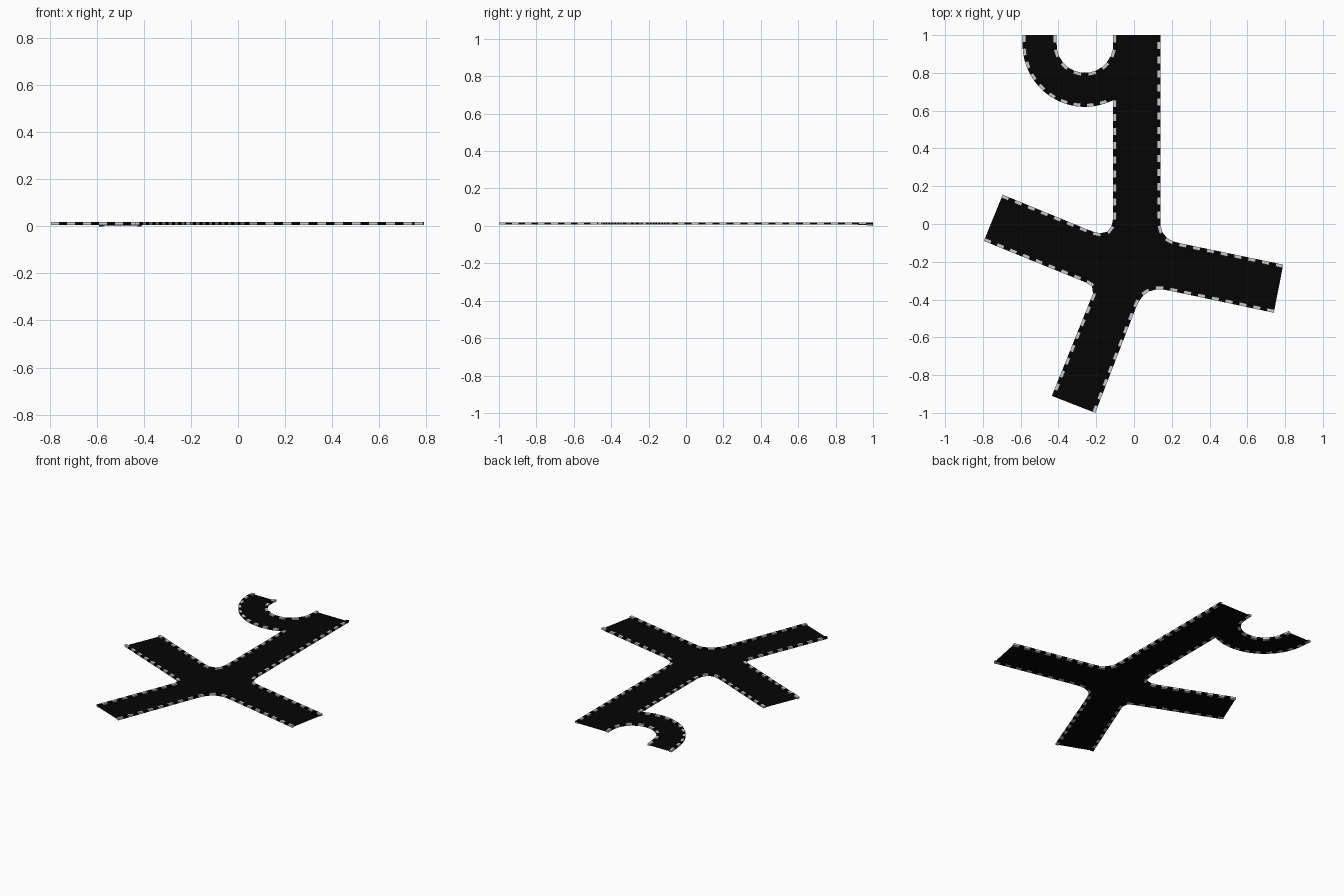
import bpy, bmesh, math
from mathutils import Vector

if "Cube" in bpy.data.objects:
    bpy.data.objects.remove(bpy.data.objects["Cube"])

ROAD_Z, CURB_LOW, CURB_HIGH, CURB_W, DASH = 0.010, -0.004, 0.009, 0.018, 0.037


def material(name, c):
    m = bpy.data.materials.new(name)
    m.diffuse_color = (c, c, c, 1)
    m.use_nodes = True
    m.node_tree.nodes["Principled BSDF"].inputs["Base Color"].default_value = m.diffuse_color
    return m


black = material("asphalt_black", 0.0015)
grey = material("curb_grey", 0.6)


def fillet(a, corner, b, ra, rb, n=10):
    """Straight edge, rounded corner, straight edge."""
    a, corner, b = Vector(a), Vector(corner), Vector(b)
    s = corner + (a - corner).normalized() * ra
    e = corner + (b - corner).normalized() * rb
    curve = [s * (1 - t) ** 2 + corner * 2 * t * (1 - t) + e * t * t
             for t in (i / n for i in range(n + 1))]
    return [a] + curve + [b]


def arc(centre, r, a0, a1, n=24):
    return [Vector((centre[0] + r * math.cos(math.radians(a0 + (a1 - a0) * i / n)),
                    centre[1] + r * math.sin(math.radians(a0 + (a1 - a0) * i / n))))
            for i in range(n + 1)]


def height(p):
    """The hooked side lane dips slightly at its open end."""
    if p.x < -0.4 and p.y > 0.94:
        return ROAD_Z - 0.006 * min(1, (p.y - 0.94) / 0.06)
    return ROAD_Z


# Road edges, anticlockwise, with open lane ends between them
hook = (-0.26, 0.95)
join = math.degrees(math.acos(0.15 / 0.33))
edges = {
    "north_east": fillet((0.79, -0.215), (0.14, -0.08), (0.14, 1.0), 0.09, 0.09),
    "hook_inner": [Vector((-0.11, 1.0))] + arc(hook, 0.15, 0, -180) + [Vector((-0.41, 1.0))],
    "hook_outer": [Vector((-0.59, 1.0))] + arc(hook, 0.33, 180, 360 - join),
    "north_west": fillet((-0.11, 0.656), (-0.11, -0.085), (-0.695, 0.155), 0.13, 0.13),
    "south_west": fillet((-0.795, -0.09), (-0.202, -0.331), (-0.435, -0.91), 0.05, 0.05),
    "south_east": fillet((-0.205, -1.0), (0.056, -0.325), (0.74, -0.47), 0.12, 0.12),
}


def finish(name, bm, mats):
    me = bpy.data.meshes.new(name)
    bm.to_mesh(me)
    bm.free()
    for m in mats:
        me.materials.append(m)
    ob = bpy.data.objects.new(name, me)
    bpy.context.collection.objects.link(ob)
    return ob


# Road surface
bm = bmesh.new()
outline = []
for pts in edges.values():
    for p in pts:
        if not outline or (p - outline[-1]).length > 0.002:
            outline.append(p)
face = bm.faces.new([bm.verts.new((p.x, p.y, 0)) for p in outline])
face.normal_update()
bmesh.ops.triangulate(bm, faces=[face], ngon_method='EAR_CLIP')
for v in bm.verts:
    v.co.z = height(v.co)
for f in bm.faces:
    f.normal_update()
    if f.normal.z < 0:
        f.normal_flip()
finish("road_surface", bm, [black])


def resample(pts):
    """Even points along a path, with the tangent at each one."""
    lengths = [(b - a).length for a, b in zip(pts, pts[1:])]
    total = sum(lengths)
    n = max(2, round(total / DASH))
    out = []
    for i in range(n + 1):
        d, k = total * i / n, 0
        while k < len(lengths) - 1 and d > lengths[k]:
            d -= lengths[k]
            k += 1
        direction = (pts[k + 1] - pts[k]).normalized()
        out.append((pts[k] + direction * min(d, lengths[k]), direction))
    return out


# Striped curbs along every road edge
for name, pts in edges.items():
    bm = bmesh.new()
    rings = []
    for p, t in resample(pts):
        q = p + Vector((-t.y, t.x)) * CURB_W
        z = height(p)
        rings.append([bm.verts.new((c.x, c.y, z + h)) for c, h in
                      ((p, CURB_LOW), (p, CURB_HIGH), (q, CURB_HIGH), (q, CURB_LOW))])
    for i, (r0, r1) in enumerate(zip(rings, rings[1:])):
        for j in range(4):
            k = (j + 1) % 4
            f = bm.faces.new((r0[j], r0[k], r1[k], r1[j]))
            f.material_index = i % 2
    bm.faces.new(rings[0])
    bm.faces.new(rings[-1])
    bmesh.ops.recalc_face_normals(bm, faces=bm.faces[:])
    finish("curb_" + name, bm, [grey, black])
